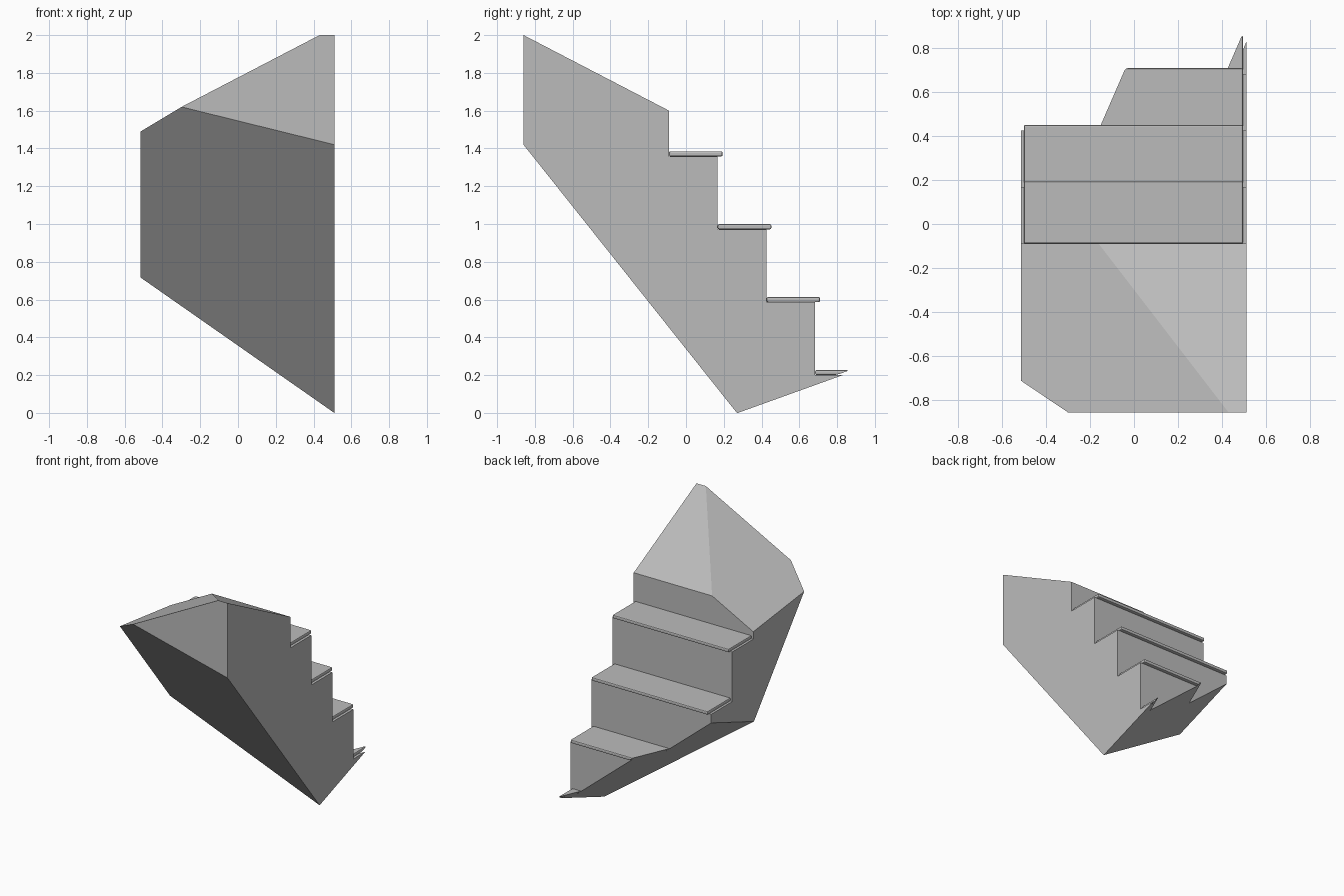
import bpy
import bmesh
from mathutils import Vector

if "Cube" in bpy.data.objects:
    bpy.data.objects.remove(bpy.data.objects["Cube"], do_unlink=True)

grey = bpy.data.materials.new("plain grey")
grey.use_nodes = True
grey.diffuse_color = (0.5, 0.5, 0.5, 1)
grey.node_tree.nodes["Principled BSDF"].inputs["Base Color"].default_value = (0.5, 0.5, 0.5, 1)

# Sloping cut planes: a point, then the rise along x and along y
FRONT_UNDERSIDE = ((0.51, -0.86, 1.42), -0.247, -1.257)
BACK_UNDERSIDE = ((0.51, 0.27, 0.0), -0.828, 0.36)
TOP_SLOPE = ((-0.16, -0.085, 1.6), 0.52, -0.119)

STEPS = 4
RUN, RISE = 0.258, 0.386
FIRST_Y, FIRST_Z = -0.09, 1.358


def trim(bm, plane, keep_above=True):
    """Cut the solid along a sloping plane and cap the opening."""
    point, slope_x, slope_y = plane
    normal = Vector((-slope_x, -slope_y, 1)).normalized()
    bmesh.ops.bisect_plane(bm, geom=bm.verts[:] + bm.edges[:] + bm.faces[:],
                           plane_co=point, plane_no=normal,
                           clear_inner=keep_above, clear_outer=not keep_above)
    rim = [e for e in bm.edges if e.is_boundary]
    if rim:
        bmesh.ops.holes_fill(bm, edges=rim, sides=0)


def finish(bm, name):
    bmesh.ops.recalc_face_normals(bm, faces=bm.faces[:])
    mesh = bpy.data.meshes.new(name)
    bm.to_mesh(mesh)
    bm.free()
    mesh.materials.append(grey)
    obj = bpy.data.objects.new(name, mesh)
    bpy.context.collection.objects.link(obj)
    return obj


def extrude_profile(points, x0, x1):
    """Solid from a side profile of (y, z) points."""
    bm = bmesh.new()
    face = bm.faces.new([bm.verts.new((x0, y, z)) for y, z in points])
    new = bmesh.ops.extrude_face_region(bm, geom=[face])["geom"]
    bmesh.ops.translate(bm, vec=(x1 - x0, 0, 0),
                        verts=[v for v in new if isinstance(v, bmesh.types.BMVert)])
    bmesh.ops.recalc_face_normals(bm, faces=bm.faces[:])
    return bm


# Stair body: stepped profile, trimmed above and below
profile = [(-0.86, -0.1), (-0.86, 2.0), (FIRST_Y, 1.6)]
for i in range(STEPS):
    z = FIRST_Z - i * RISE
    profile.append((FIRST_Y + i * RUN, z))
    if i < STEPS - 1:
        profile.append((FIRST_Y + (i + 1) * RUN, z))
profile += [(0.95, z), (0.95, -0.1)]
body = extrude_profile(profile, -0.515, 0.512)
trim(body, FRONT_UNDERSIDE)
trim(body, BACK_UNDERSIDE)
trim(body, TOP_SLOPE, keep_above=False)
finish(body, "stair_body")

# Treads: thin boards with softened edges, overhanging each riser
for i in range(STEPS):
    y, z = FIRST_Y + i * RUN, FIRST_Z - i * RISE
    tread = extrude_profile([(y, z), (y, z + 0.027),
                             (y + 0.284, z + 0.027), (y + 0.284, z)], -0.502, 0.497)
    bmesh.ops.bevel(tread, geom=tread.edges[:], offset=0.008, segments=2,
                    profile=0.5, affect='EDGES')
    trim(tread, BACK_UNDERSIDE)
    finish(tread, f"tread_{i + 1}")
